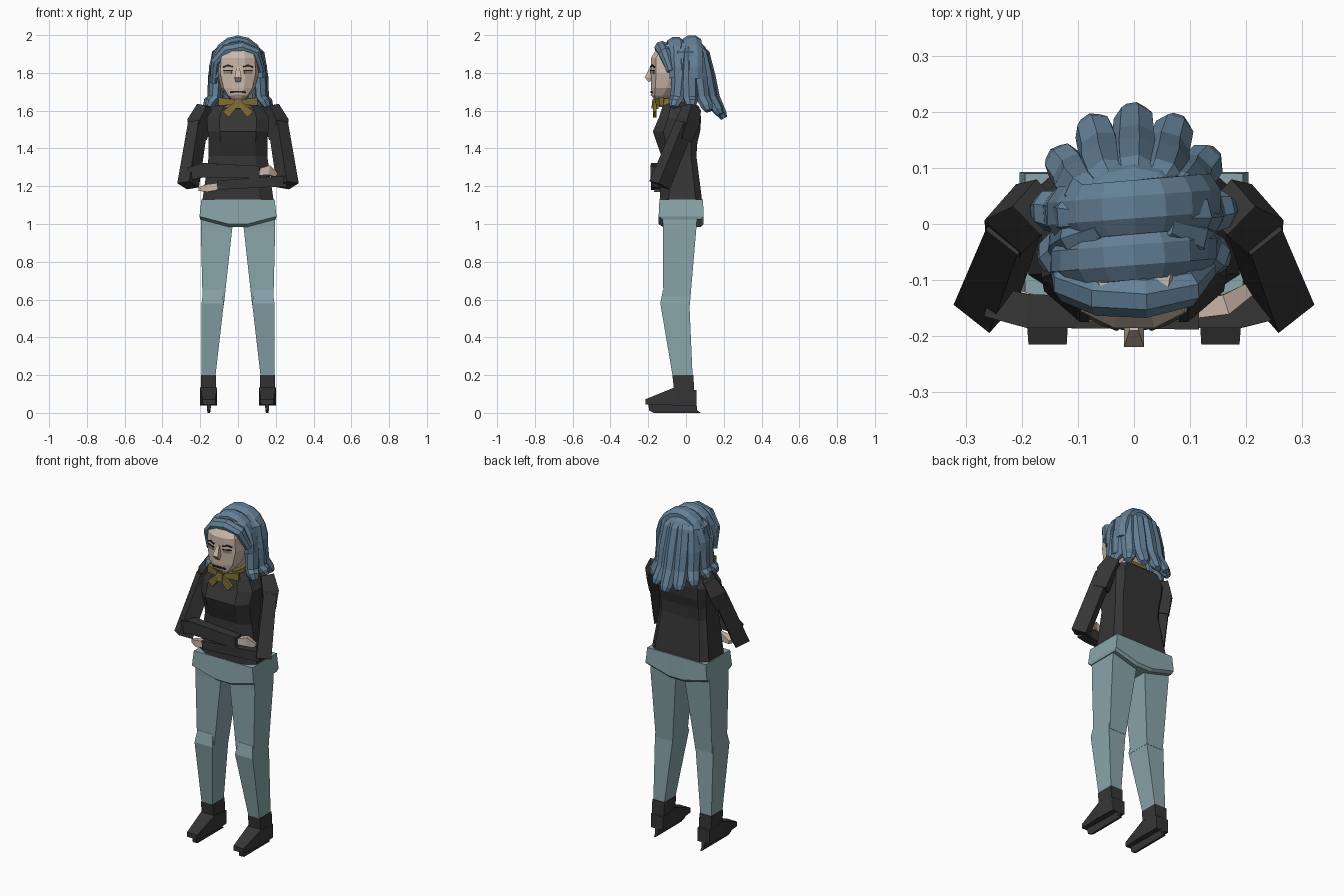
import bpy, bmesh
from math import sin, cos, pi, radians, sqrt
from mathutils import Vector

if "Cube" in bpy.data.objects:
    bpy.data.objects.remove(bpy.data.objects["Cube"], do_unlink=True)


def material(name, rgb):
    m = bpy.data.materials.new(name)
    m.use_nodes = True
    m.diffuse_color = (*rgb, 1)
    m.node_tree.nodes["Principled BSDF"].inputs["Base Color"].default_value = (*rgb, 1)
    return m


HAIR = material("blue hair", (.125, .215, .305))
SKIN = material("skin", (.6, .48, .4))
BLACK = material("black cloth", (.036, .036, .036))
TEAL = material("pale teal", (.25, .375, .405))
GOLD = material("gold scarf", (.22, .155, .036))
DARK = material("dark line", (.015, .013, .013))
GREY = material("eye grey", (.25, .22, .2))


def loft(name, rings, mat):
    """Skin a stack of equal-sized point rings and cap both ends."""
    bm = bmesh.new()
    rows = [[bm.verts.new(p) for p in ring] for ring in rings]
    n = len(rows[0])
    for a, b in zip(rows, rows[1:]):
        for i in range(n):
            j = (i + 1) % n
            bm.faces.new((a[i], a[j], b[j], b[i]))
    bm.faces.new(rows[0])
    bm.faces.new(rows[-1])
    bmesh.ops.recalc_face_normals(bm, faces=bm.faces)
    mesh = bpy.data.meshes.new(name)
    bm.to_mesh(mesh)
    bm.free()
    mesh.materials.append(mat)
    ob = bpy.data.objects.new(name, mesh)
    bpy.context.collection.objects.link(ob)
    return ob


def tube(name, path, sizes, mat, side, n=4):
    """Sweep an n-gon (half width along side, half depth) along a path."""
    pts = [Vector(p) for p in path]
    k = sqrt(2) if n == 4 else 1
    rings = []
    for i, p in enumerate(pts):
        t = (pts[min(i + 1, len(pts) - 1)] - pts[max(i - 1, 0)]).normalized()
        w = Vector(side)
        w = (w - t * w.dot(t)).normalized()
        h = t.cross(w)
        a, b = sizes[i]
        rings.append([p + w * a * k * cos(2 * pi * (j + .5) / n)
                      + h * b * k * sin(2 * pi * (j + .5) / n) for j in range(n)])
    return loft(name, rings, mat)


def body(name, rows, profile, mat):
    """Stack symmetric sections; rows are z, half width, front y, back y."""
    full = profile + [(-u, v) for u, v in reversed(profile)]
    return loft(name, [[(u * hw, f + v * (b - f), z) for u, v in full]
                       for z, hw, f, b in rows], mat)


def block(name, rows, mat, s=1):
    """Stack rectangles; rows are z, inner x, outer x, front y, back y."""
    return loft(name, [[(s * a, f, z), (s * b, f, z), (s * b, k, z), (s * a, k, z)]
                       for z, a, b, f, k in rows], mat)


# Torso and trousers top
body("sweater", [(1.115, .19, -.14, .085), (1.15, .185, -.138, .082),
                 (1.36, .155, -.13, .055), (1.43, .155, -.155, .06),
                 (1.49, .16, -.175, .075), (1.56, .165, -.145, .08),
                 (1.62, .13, -.125, .07), (1.645, .075, -.11, .04)],
     [(.6, 0), (1, .22), (1, .85), (.8, 1)], BLACK)
outline = [(-.2, -.145), (-.05, -.145), (.05, -.145), (.2, -.145),
           (.2, .093), (.05, .093), (-.05, .093), (-.2, .093)]
loft("hips", [[(x * .97, y * .97, 1.13) for x, y in outline],
              [(x * 1.02, y, 1.04 if abs(x) > .1 else 1.0) for x, y in outline],
              [(x, y * .85, 1.025 if abs(x) > .1 else .985) for x, y in outline]], TEAL)

# Head, neck and scarf
face = [(.35, 0), (.85, .12), (1, .45), (.7, 1)]
body("head", [(1.652, .03, -.165, -.08), (1.68, .06, -.182, -.05),
              (1.72, .09, -.185, 0), (1.80, .11, -.185, .04),
              (1.88, .105, -.185, .04), (1.95, .07, -.14, .03)], face, SKIN)
body("neck", [(1.6, .05, -.1, .02), (1.72, .05, -.1, .02)], face, SKIN)
body("scarf_collar", [(1.62, .085, -.145, .05), (1.665, .075, -.135, .04)], face, GOLD)
tube("scarf_knot", [(0, -.16, 1.66), (0, -.165, 1.61)], [(.02, .018)] * 2, GOLD, (1, 0, 0))
tube("nose", [(0, -.184, 1.83), (0, -.203, 1.775), (0, -.19, 1.755)],
     [(.008, .006), (.018, .016), (.013, .008)], SKIN, (1, 0, 0))
tube("mouth", [(-.042, -.18, 1.697), (-.02, -.186, 1.7), (.02, -.186, 1.7),
               (.042, -.18, 1.697)], [(.005, .003)] * 4, DARK, (0, 0, 1))
tube("lower_lip", [(-.022, -.185, 1.682), (.022, -.185, 1.682)],
     [(.003, .003)] * 2, GREY, (0, 0, 1))

for s, label in ((1, "left"), (-1, "right")):
    def m(x, y, z):
        return (s * x, y, z)

    # Scarf bow and eye details
    tube(label + "_scarf_wing", [m(0, -.155, 1.645), m(.1, -.13, 1.648)],
         [(.012, .012), (.022, .012)], GOLD, (0, 0, 1))
    tube(label + "_scarf_tail", [m(.01, -.165, 1.635), m(.065, -.165, 1.58)],
         [(.014, .01), (.022, .01)], GOLD, (1, 0, 1 * s))
    tube(label + "_brow", [m(.028, -.187, 1.832), m(.055, -.179, 1.84), m(.08, -.166, 1.83)],
         [(.004, .003)] * 3, DARK, (0, 0, 1))
    tube(label + "_eye", [m(.032, -.186, 1.803), m(.075, -.168, 1.803)],
         [(.009, .003)] * 2, GREY, (0, 0, 1))
    tube(label + "_lash", [m(.03, -.188, 1.813), m(.077, -.168, 1.813)],
         [(.003, .003)] * 2, DARK, (0, 0, 1))

    # Sleeve tops and upper arms
    across = (s * .75, .66, 0)
    tube(label + "_shoulder", [m(.17, .03, 1.615), m(.205, .01, 1.54), m(.215, -.02, 1.45)],
         [(.036, .036), (.044, .046), (.038, .034)], BLACK, across)
    tube(label + "_upper_arm", [m(.212, -.005, 1.53), m(.264, -.14, 1.205)],
         [(.036, .04), (.041, .042)], BLACK, across)

    # Legs
    block(label + "_thigh", [(1.06, .018, .195, -.125, .06), (.98, .03, .197, -.122, .055),
                             (.57, .075, .187, -.12, .02)], TEAL, s)
    block(label + "_shin", [(.65, .085, .183, -.122, .015), (.58, .075, .193, -.136, .018),
                            (.19, .12, .192, -.07, .035)], TEAL, s)

    # Skating boots
    block(label + "_boot_cuff", [(.2, .116, .196, -.072, .039), (.09, .116, .196, -.06, .045)],
          BLACK, s)
    loft(label + "_boot", [[m(a, y, lo), m(b, y, lo), m(b, y, hi), m(a, y, hi)]
                           for y, a, b, lo, hi in [(-.215, .12, .188, .045, .072),
                                                   (-.06, .11, .2, .04, .135),
                                                   (.055, .115, .195, .04, .12)]], BLACK)
    block(label + "_blade", [(.05, .143, .165, -.2, .055), (.012, .145, .163, -.195, .06),
                             (0, .148, .16, -.17, .078)], BLACK, s)

# Folded forearms and hands
up = (0, 0, 1)
tube("right_forearm", [(-.25, -.14, 1.265), (-.19, -.155, 1.285), (.115, -.162, 1.275)],
     [(.035, .028), (.038, .03), (.032, .026)], BLACK, up)
tube("left_forearm", [(.25, -.14, 1.225), (.19, -.155, 1.225), (-.11, -.16, 1.205)],
     [(.03, .03), (.028, .03), (.024, .026)], BLACK, up)
tube("right_hand", [(.11, -.15, 1.275), (.16, -.145, 1.285), (.2, -.12, 1.26)],
     [(.018, .018), (.026, .018), (.012, .012)], SKIN, up)
tube("left_hand", [(-.1, -.15, 1.2), (-.16, -.15, 1.19), (-.205, -.13, 1.185)],
     [(.018, .018), (.02, .018), (.01, .012)], SKIN, up)

# Hair: scalp, crown bands and swept fringe
scalp = [(sin(pi * i / 8), cos(pi * i / 8)) for i in range(1, 8)]
loft("hair_scalp", [[(.13 * r * cos(a * pi / 6), .03 + .1 * r * sin(a * pi / 6), 1.84 + .14 * h)
                     for a in range(12)] for r, h in scalp], HAIR)
for name, y, rx, top, w in (("back", .03, .125, 1.967, .052), ("middle", -.055, .118, 1.958, .048)):
    path = [(rx * cos(a), y + .012 * cos(a), 1.8 + (top - 1.8) * sin(a))
            for a in [pi * (i - .5) / 9 for i in range(11)]]
    tube("hair_" + name + "_band", path, [(w, .034)] * 11, HAIR, (0, 1, 0), 8)
tube("hair_fringe", [(-.13, -.075, 1.75), (-.12, -.105, 1.86), (-.06, -.125, 1.92),
                     (.02, -.13, 1.935), (.095, -.115, 1.91), (.128, -.08, 1.81)],
     [(.025, .02), (.036, .026), (.04, .034), (.038, .034), (.034, .028), (.022, .02)],
     HAIR, (0, 1, .3), 8)

# Hair: hanging strands, measured in degrees from the back
for i, deg in enumerate((0, 27, -27, 55, -55, 85, -85, 113, -113)):
    a = radians(deg)
    low = 1.56 + .06 * min(1, abs(deg) / 85)
    stations = [(.06, .04, 1.95), (.11, .085, 1.90), (.128, .115, 1.78),
                (.135, .14, 1.67), (.158, .178, low + .025), (.17, .192, low)]
    tube("hair_strand_%d" % (i + 1),
         [(rx * sin(a), .01 + ry * cos(a), z) for rx, ry, z in stations],
         [(.024, .022), (.04, .032), (.043, .033), (.04, .03), (.036, .028), (.022, .018)],
         HAIR, (cos(a), -sin(a), 0), 7)
